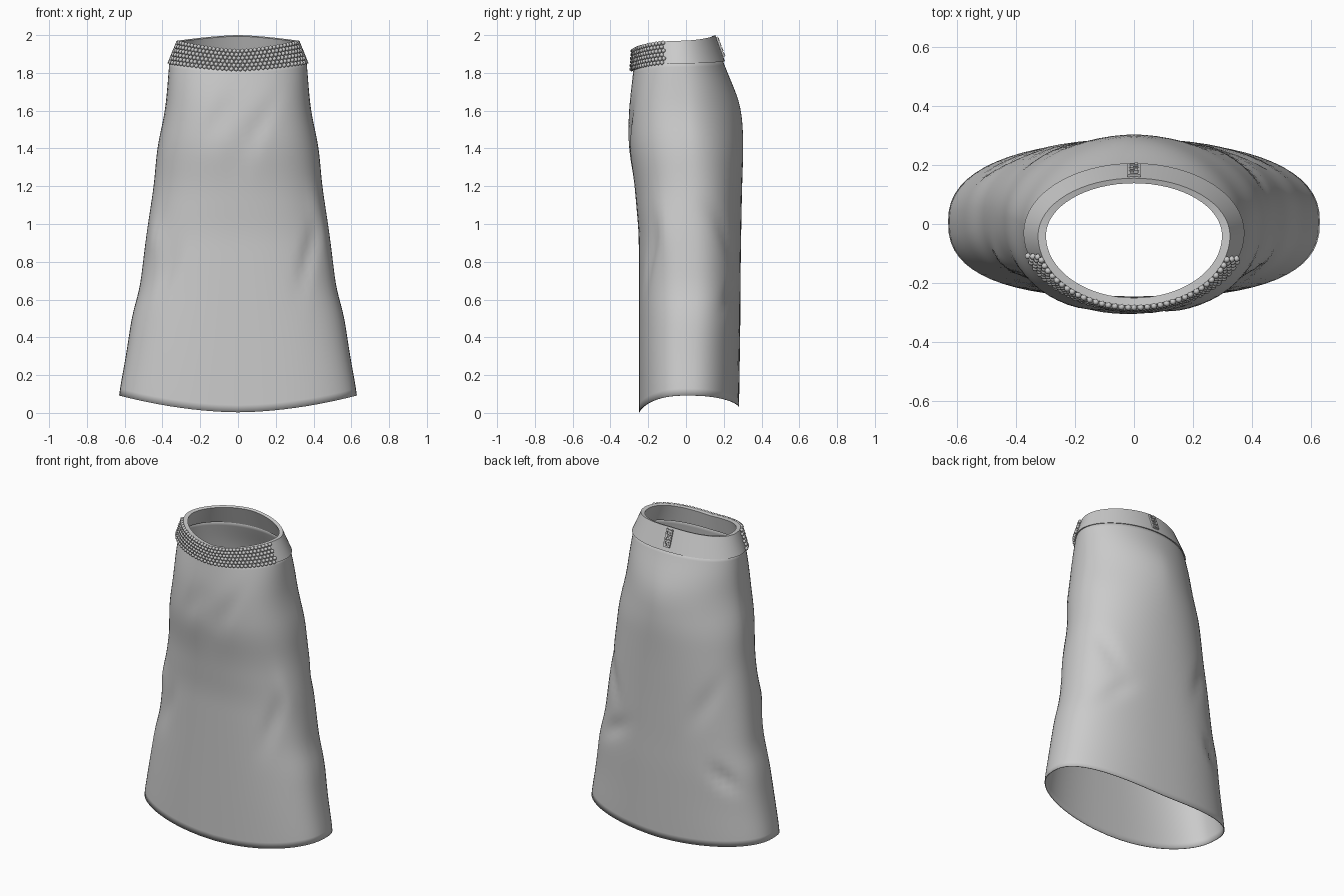
import bpy, bmesh, math
from mathutils import Vector, Matrix

if "Cube" in bpy.data.objects:
    bpy.data.objects.remove(bpy.data.objects["Cube"])

SEG = 64


def lerp(a, b, t):
    return a + (b - a) * t


def spoint(sec, th):
    # superellipse with separate front and back depth and squareness
    a, yf, yb, yc, pf, pb = sec
    c, s = math.cos(th), math.sin(th)
    b, p = (yb - yc, pb) if s > 0 else (yc - yf, pf)
    x = a * math.copysign(abs(c) ** (2 / p), c)
    return x, yc + b * math.copysign(abs(s) ** (2 / p), s)


def level(side, front, back, th, power=1.5):
    # edge height, changing with the sideways position
    t = 1 - abs(math.cos(th)) ** power
    return lerp(side, back if math.sin(th) > 0 else front, t)


def loft(name, rows, closed=False):
    bm = bmesh.new()
    rings = [[bm.verts.new(co) for co in row] for row in rows]
    n = len(rings)
    for i in range(n if closed else n - 1):
        r0, r1 = rings[i], rings[(i + 1) % n]
        for j in range(SEG):
            k = (j + 1) % SEG
            bm.faces.new((r0[j], r0[k], r1[k], r1[j]))
    bmesh.ops.recalc_face_normals(bm, faces=bm.faces)
    return finish(name, bm)


def finish(name, bm, angle=40):
    me = bpy.data.meshes.new(name)
    bm.to_mesh(me)
    bm.free()
    ob = bpy.data.objects.new(name, me)
    bpy.context.collection.objects.link(ob)
    bpy.ops.object.select_all(action='DESELECT')
    ob.select_set(True)
    bpy.context.view_layer.objects.active = ob
    bpy.ops.object.shade_smooth_by_angle(angle=math.radians(angle))
    return ob


# Skirt profile: height, half width, front y, back y, widest y,
# front squareness, back squareness
PROFILE = [
    (0.00, .638, -.250, .280, .01, 2.55, 2.30),
    (0.10, .630, -.250, .282, .01, 2.55, 2.30),
    (0.30, .594, -.250, .285, .01, 2.55, 2.30),
    (0.52, .560, -.250, .288, .02, 2.50, 2.35),
    (0.66, .520, -.250, .288, .02, 2.50, 2.35),
    (0.95, .484, -.250, .292, .02, 2.40, 2.20),
    (1.20, .446, -.272, .297, .02, 2.35, 2.10),
    (1.40, .428, -.304, .304, .02, 2.40, 1.90),
    (1.46, .416, -.306, .303, .02, 2.45, 1.80),
    (1.60, .386, -.302, .294, .01, 2.55, 1.75),
    (1.70, .376, -.294, .264, .00, 2.50, 1.85),
    (1.80, .368, -.280, .219, -.02, 2.30, 2.00),
    (1.88, .362, -.272, .190, -.03, 2.00, 2.00),
]


def raw_profile(z):
    z = min(max(z, 0), PROFILE[-1][0])
    for lo, hi in zip(PROFILE, PROFILE[1:]):
        if z <= hi[0]:
            t = (z - lo[0]) / (hi[0] - lo[0])
            return [lerp(p, q, t) for p, q in zip(lo[1:], hi[1:])]


def profile(z):
    # average nearby heights so the cloth has no hard horizontal bands
    r = min(.06, max(0, 1.88 - z), max(0, z))
    samples = [raw_profile(z + r * k / 3) for k in range(-3, 4)]
    return [sum(v) / 7 for v in zip(*samples)]


# Cloth folds: x, z, tilt, length, width, depth, side (-1 front, 1 back)
FOLDS = [
    (.10, 1.50, .5, .16, .035, -.012, -1),
    (-.10, 1.56, .5, .14, .035, -.010, -1),
    (.04, 1.38, .3, .14, .04, -.006, -1),
    (.37, .82, .2, .16, .03, -.016, -1),
    (-.37, .76, .3, .14, .03, -.016, -1),
    (.43, 1.00, -.2, .16, .03, .012, -1),
    (-.44, .92, .1, .10, .03, .014, -1),
    (-.42, .50, .7, .09, .04, -.022, 1),
    (.34, .64, -.9, .12, .04, -.016, 1),
    (-.30, .95, -.4, .15, .04, -.012, 1),
    (.38, .95, .4, .15, .04, -.012, 1),
]


def fold(x, y, z):
    d = 0
    for fx, fz, tilt, ln, w, depth, side in FOLDS:
        if (y - .02) * side > 0:
            dx, dz = x - fx, z - fz
            u = dx * math.sin(tilt) + dz * math.cos(tilt)
            v = dx * math.cos(tilt) - dz * math.sin(tilt)
            d += depth * math.exp(-(u / ln) ** 2 - (v / w) ** 2)
    return d * min(1, abs(y - .02) / .08)


# Skirt body
rows = []
for i in range(49):
    row = []
    for j in range(SEG):
        th = 2 * math.pi * j / SEG
        hem = level(.092, .003, .035, th, 1.4)
        z = lerp(hem, level(1.868, 1.835, 1.88, th), i / 48)
        x, y = spoint(profile(z), th)
        n = Vector((x * .4, y - .02)).normalized()
        d = fold(x, y, z)
        row.append((x + n.x * d, y + n.y * d, z))
    rows.append(row)
body = loft("skirt_body", rows)
sol = body.modifiers.new("cloth", 'SOLIDIFY')
sol.thickness = .005
sol.offset = -1

# Waistband: section, then side, front and back height
BAND = [
    ((.374, -.284, .206, -.03, 2.0, 2.0), (1.850, 1.812, 1.862)),
    ((.325, -.277, .155, -.04, 2.0, 2.0), (1.970, 1.922, 2.000)),
    ((.298, -.250, .138, -.04, 2.0, 2.0), (1.967, 1.919, 1.994)),
    ((.348, -.266, .186, -.03, 2.0, 2.0), (1.855, 1.820, 1.868)),
]
ANGLES = [2 * math.pi * j / SEG for j in range(SEG)]
rows = [[(*spoint(sec, th), level(*zs, th)) for th in ANGLES] for sec, zs in BAND]
loft("waistband", rows, closed=True)


def band_point(th, v, out=0):
    lo = Vector((*spoint(BAND[0][0], th), level(*BAND[0][1], th)))
    hi = Vector((*spoint(BAND[1][0], th), level(*BAND[1][1], th)))
    p = lo.lerp(hi, v)
    return p + Vector((math.cos(th) * .7, math.sin(th), .2)).normalized() * out


# Rows of beads across the front of the band
bm = bmesh.new()
for r in range(6):
    v = lerp(.06, .93, r / 5)
    path = [band_point(math.radians(lerp(197, 343, k / 300)), v, .005) for k in range(301)]
    step = sum((b - a).length for a, b in zip(path, path[1:])) / 35
    run = step * (.5 if r % 2 else 1)
    for a, b in zip(path, path[1:]):
        run += (b - a).length
        if run >= step:
            run -= step
            bmesh.ops.create_icosphere(bm, subdivisions=1, radius=.0125,
                                       matrix=Matrix.Translation(b))
finish("front_beads", bm, 60)

# Back fastening: two plates joined by hooks, following the band slope
bm = bmesh.new()
back = math.pi / 2
slope = (band_point(back, 1) - band_point(back, 0)).normalized()
tilt = Matrix.Rotation(math.atan2(-slope.y, slope.z), 4, 'X')


def block(x, v, size):
    p = band_point(back, v, .003)
    m = Matrix.Translation((x, p.y, p.z)) @ tilt @ Matrix.Diagonal((*size, 1))
    bmesh.ops.create_cube(bm, size=1, matrix=m)


for x in (-.018, .018):
    block(x, .55, (.009, .012, .11))
for k in range(4):
    block(0, .2 + k * .22, (.034, .014, .010))
    block((-1) ** k * .008, .25 + k * .19, (.012, .018, .020))
finish("back_fastening", bm)
